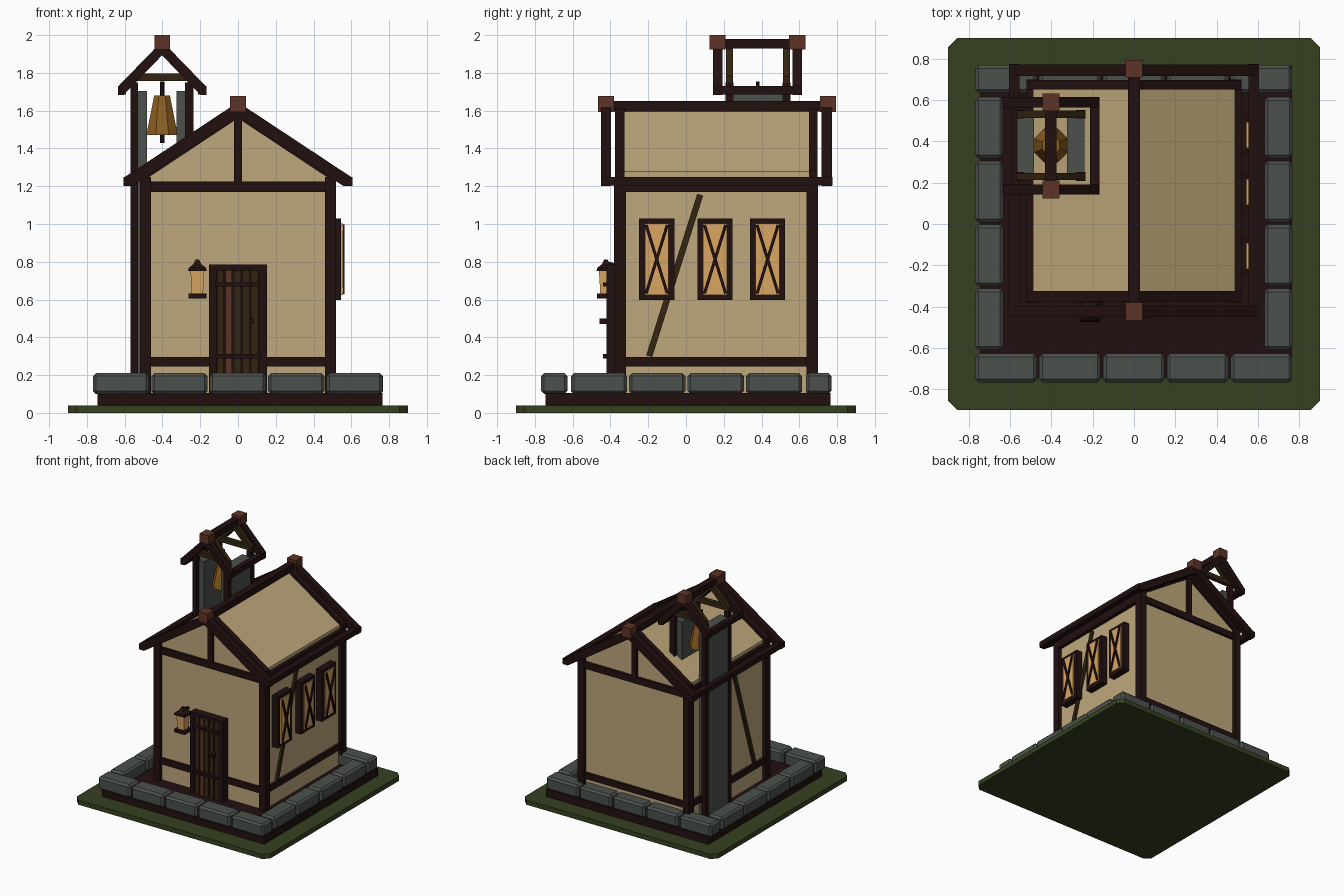
import bpy, bmesh, math

if "Cube" in bpy.data.objects:
    bpy.data.objects.remove(bpy.data.objects["Cube"])


def mat(name, r, g, b):
    m = bpy.data.materials.new(name)
    m.diffuse_color = (r, g, b, 1)
    m.use_nodes = True
    m.node_tree.nodes["Principled BSDF"].inputs["Base Color"].default_value = m.diffuse_color
    return m


PLASTER = mat("plaster", 0.52, 0.39, 0.20)
TIMBER = mat("dark timber", 0.016, 0.005, 0.005)
BROWN = mat("olive brown wood", 0.033, 0.018, 0.006)
CAP = mat("reddish wood", 0.11, 0.034, 0.019)
STONE = mat("grey stone", 0.072, 0.083, 0.075)
GRASS = mat("grass", 0.036, 0.053, 0.014)
BELL = mat("bronze", 0.27, 0.115, 0.016)
GLASS = mat("lit glass", 0.70, 0.38, 0.12)


def finish(name, bm, m, bevel=0):
    bmesh.ops.recalc_face_normals(bm, faces=bm.faces)
    if bevel:
        bmesh.ops.bevel(bm, geom=bm.edges[:], offset=bevel, segments=1, affect='EDGES')
    me = bpy.data.meshes.new(name)
    bm.to_mesh(me)
    bm.free()
    me.materials.append(m)
    ob = bpy.data.objects.new(name, me)
    bpy.context.collection.objects.link(ob)
    return ob


def prism(name, pts, a, b, axis, m, bevel=0):
    """Extrude a 2D outline from a to b along the given axis."""
    put = {'x': lambda u, v, t: (t, u, v), 'y': lambda u, v, t: (u, t, v),
           'z': lambda u, v, t: (u, v, t)}[axis]
    bm = bmesh.new()
    lo = [bm.verts.new(put(u, v, a)) for u, v in pts]
    hi = [bm.verts.new(put(u, v, b)) for u, v in pts]
    bm.faces.new(lo)
    bm.faces.new(hi)
    n = len(pts)
    for i in range(n):
        j = (i + 1) % n
        bm.faces.new((lo[i], lo[j], hi[j], hi[i]))
    return finish(name, bm, m, bevel)


def box(name, x0, x1, y0, y1, z0, z1, m, bevel=0):
    return prism(name, [(x0, y0), (x1, y0), (x1, y1), (x0, y1)], z0, z1, 'z', m, bevel)


def strip(name, p, q, w, a, b, axis, m):
    """Flat bar of width w from p to q."""
    d = math.hypot(q[0] - p[0], q[1] - p[1])
    nx, ny = -(q[1] - p[1]) / d * w / 2, (q[0] - p[0]) / d * w / 2
    prism(name, [(p[0] + nx, p[1] + ny), (q[0] + nx, q[1] + ny),
                 (q[0] - nx, q[1] - ny), (p[0] - nx, p[1] - ny)], a, b, axis, m)


def rafters(name, cx, apex, half, slope, thick, y0, y1, m):
    """Pair of sloping rafters with level-cut feet."""
    end = apex - slope * half
    foot = end - thick * 0.6
    inner = (apex - thick - foot) / slope
    for s, side in ((-1, "left"), (1, "right")):
        prism(f"{name}_{side}", [(cx, apex), (cx + s * half, end), (cx + s * half, foot),
                                 (cx + s * inner, foot), (cx, apex - thick)], y0, y1, 'y', m)


def lathe(name, profile, cx, cy, n, m, turn=0):
    """Stack of n-sided rings from (radius, z) pairs."""
    bm = bmesh.new()
    rings = [[bm.verts.new((cx + r * math.cos(turn + 2 * math.pi * i / n),
                            cy + r * math.sin(turn + 2 * math.pi * i / n), z))
              for i in range(n)] for r, z in profile]
    for A, B in zip(rings, rings[1:]):
        for i in range(n):
            bm.faces.new((A[i], A[(i + 1) % n], B[(i + 1) % n], B[i]))
    bm.faces.new(rings[0])
    bm.faces.new(rings[-1])
    return finish(name, bm, m)


# Ground slab with cut corners, and dark earth base
g, c = 0.9, 0.855
prism("grass_slab", [(-c, -g), (c, -g), (g, -c), (g, c), (c, g), (-c, g), (-g, c), (-g, -c)],
      0, 0.04, 'z', GRASS)
box("earth_base", -0.745, 0.765, -0.745, 0.765, 0.04, 0.105, TIMBER)

# Border stones: front and back rows, then side columns
for i in range(5):
    x = -0.768 + i * 0.309
    for y0, y1, side in ((-0.767, -0.628, "front"), (0.635, 0.77, "back")):
        box(f"stone_{side}_{i}", x, x + 0.298, y0, y1, 0.1, 0.21, STONE, 0.016)
for i in range(4):
    y = -0.61 + i * 0.309
    for s, side in ((-1, "left"), (1, "right")):
        box(f"stone_{side}_{i}", *sorted((s * 0.632, s * 0.768)), y, y + 0.298,
            0.1, 0.21, STONE, 0.016)

# Plaster body with gables
prism("plaster_body", [(-0.49, 0.1), (0.49, 0.1), (0.49, 1.277), (0, 1.6), (-0.49, 1.277)],
      -0.35, 0.67, 'y', PLASTER)

# Timber frame: posts, sills, top plates, braces
for s, side in ((-1, "left"), (1, "right")):
    x0, x1 = sorted((s * 0.46, s * 0.52))
    box(f"post_front_{side}", x0, x1, -0.38, -0.317, 0.1, 1.25, TIMBER)
    box(f"post_back_{side}", x0, x1, 0.637, 0.70, 0.1, 1.25, TIMBER)
    x0, x1 = sorted((s * 0.47, s * 0.512))
    box(f"sill_{side}", x0, x1, -0.35, 0.67, 0.245, 0.295, TIMBER)
    x0, x1 = sorted((s * 0.47, s * 0.52))
    box(f"top_plate_{side}", x0, x1, -0.37, 0.69, 1.17, 1.25, TIMBER)
    x0, x1 = sorted((s * 0.555, s * 0.605))
    box(f"eave_beam_{side}", x0, x1, -0.45, 0.775, 1.205, 1.25, TIMBER)
    x0, x1 = sorted((s * 0.48, s * 0.507))
    strip(f"brace_{side}", (-0.195, 0.30), (0.075, 1.155), 0.033, x0, x1, 'x', BROWN)
for y0, y1, side in ((-0.372, -0.33, "front"), (0.65, 0.692, "back")):
    box(f"sill_{side}", -0.47, 0.47, y0, y1, 0.245, 0.295, TIMBER)
    box(f"gable_beam_{side}", -0.51, 0.51, y0, y1, 1.17, 1.225, TIMBER)
    box(f"king_post_{side}", -0.021, 0.021, y0, y1, 1.22, 1.57, TIMBER)

# House roof timbers
for y0, y1, side in ((-0.45, -0.398, "front"), (0.717, 0.772, "back")):
    rafters(f"outer_rafter_{side}", 0, 1.645, 0.605, 0.661, 0.075, y0, y1, TIMBER)
for y0, y1, side in ((-0.375, -0.325, "front"), (0.652, 0.697, "back")):
    rafters(f"inner_rafter_{side}", 0, 1.63, 0.52, 0.661, 0.07, y0, y1, TIMBER)
box("ridge_beam", -0.029, 0.029, -0.45, 0.775, 1.595, 1.65, TIMBER)
for y, side in ((-0.423, "front"), (0.752, "back")):
    box(f"ridge_cap_{side}", -0.042, 0.042, y - 0.043, y + 0.043, 1.592, 1.677, CAP)

# Windows on the right wall
for i, y in enumerate((-0.155, 0.154, 0.432)):
    h, a, b = 0.093, 0.597, 1.03
    for s in (-1, 1):
        box(f"window_{i}_jamb", *(0.48, 0.545), *sorted((y + s * h, y + s * (h - 0.03))), a, b, TIMBER)
    box(f"window_{i}_bottom", 0.48, 0.545, y - h, y + h, a, a + 0.028, TIMBER)
    box(f"window_{i}_top", 0.48, 0.545, y - h, y + h, b - 0.028, b, TIMBER)
    box(f"window_{i}_pane", 0.48, 0.555, y - 0.063, y + 0.063, 0.625, 1.002, GLASS)
    for s in (-1, 1):
        strip(f"window_{i}_lattice", (y - s * 0.056, 0.632), (y + s * 0.056, 0.995), 0.016,
              0.553, 0.565, 'x', TIMBER)

# Door: frame, planks, straps, knob
box("door_frame_top", -0.153, 0.153, -0.42, -0.34, 0.755, 0.785, TIMBER)
for s in (-1, 1):
    box("door_frame_side", *sorted((s * 0.153, s * 0.115)), -0.42, -0.34, 0.1, 0.77, TIMBER)
box("door_backing", -0.12, 0.12, -0.395, -0.34, 0.1, 0.77, TIMBER)
for i in range(5):
    x = -0.112 + i * 0.0455
    box(f"door_plank_{i}", x, x + 0.036, -0.412, -0.38, 0.1, 0.757, CAP if i == 1 else BROWN)
for z in (0.30, 0.68):
    box("door_strap", -0.118, 0.118, -0.44, -0.40, z - 0.011, z + 0.011, TIMBER)
box("door_knob", 0.062, 0.086, -0.457, -0.40, 0.47, 0.50, TIMBER)

# Lantern beside the door
q, lx, ly = math.pi / 4, -0.215, -0.424
lathe("lantern_base", [(0.068, 0.605), (0.068, 0.632)], lx, ly, 4, TIMBER, q)
lathe("lantern_glass", [(0.042, 0.63), (0.052, 0.755)], lx, ly, 4, GLASS, q)
lathe("lantern_roof", [(0.07, 0.75), (0.066, 0.767), (0.03, 0.787), (0.012, 0.812)],
      lx, ly, 4, TIMBER, q)
strip("lantern_hook", (ly, 0.795), (-0.345, 0.775), 0.018, lx - 0.008, lx + 0.008, 'x', TIMBER)

# Bell tower: stone slabs and corner posts (the left side reaches the ground)
bx, by = -0.402, 0.38
box("tower_slab_left", -0.566, -0.483, 0.24, 0.52, 0.1, 1.705, STONE)
box("tower_slab_right", -0.325, -0.24, 0.24, 0.52, 1.3, 1.705, STONE)
for y0, side in ((0.208, "front"), (0.51, "back")):
    box(f"tower_post_left_{side}", -0.57, -0.53, y0, y0 + 0.043, 0.1, 1.75, TIMBER)
    box(f"tower_post_right_{side}", -0.28, -0.236, y0, y0 + 0.043, 1.35, 1.75, TIMBER)
    rafters(f"tower_inner_rafter_{side}", bx, 1.955, 0.166, 1.03, 0.06, y0 + 0.004, y0 + 0.04, BROWN)
    box(f"tower_tie_{side}", -0.54, -0.265, y0 + 0.004, y0 + 0.04, 1.757, 1.797, BROWN)

# Bell tower roof timbers
for y0, y1, side in ((0.142, 0.192, "front"), (0.563, 0.615, "back")):
    rafters(f"tower_rafter_{side}", bx, 1.968, 0.234, 1.03, 0.075, y0, y1, TIMBER)
    box(f"tower_cap_{side}", bx - 0.041, bx + 0.041, (y0 + y1) / 2 - 0.043,
        (y0 + y1) / 2 + 0.043, 1.925, 2.0, CAP)
box("tower_ridge", bx - 0.028, bx + 0.028, 0.142, 0.615, 1.93, 1.98, TIMBER)
for s, side in ((-1, "left"), (1, "right")):
    box(f"tower_eave_{side}", *sorted((bx + s * 0.19, bx + s * 0.234)), 0.142, 0.615,
        1.685, 1.73, TIMBER)

# Bell with clapper rod
lathe("bell", [(0.088, 1.47), (0.084, 1.50), (0.062, 1.60), (0.045, 1.68)], bx, by, 8, BELL, math.pi / 8)
lathe("bell_rod", [(0.012, 1.43), (0.012, 1.755)], bx, by, 6, TIMBER)
